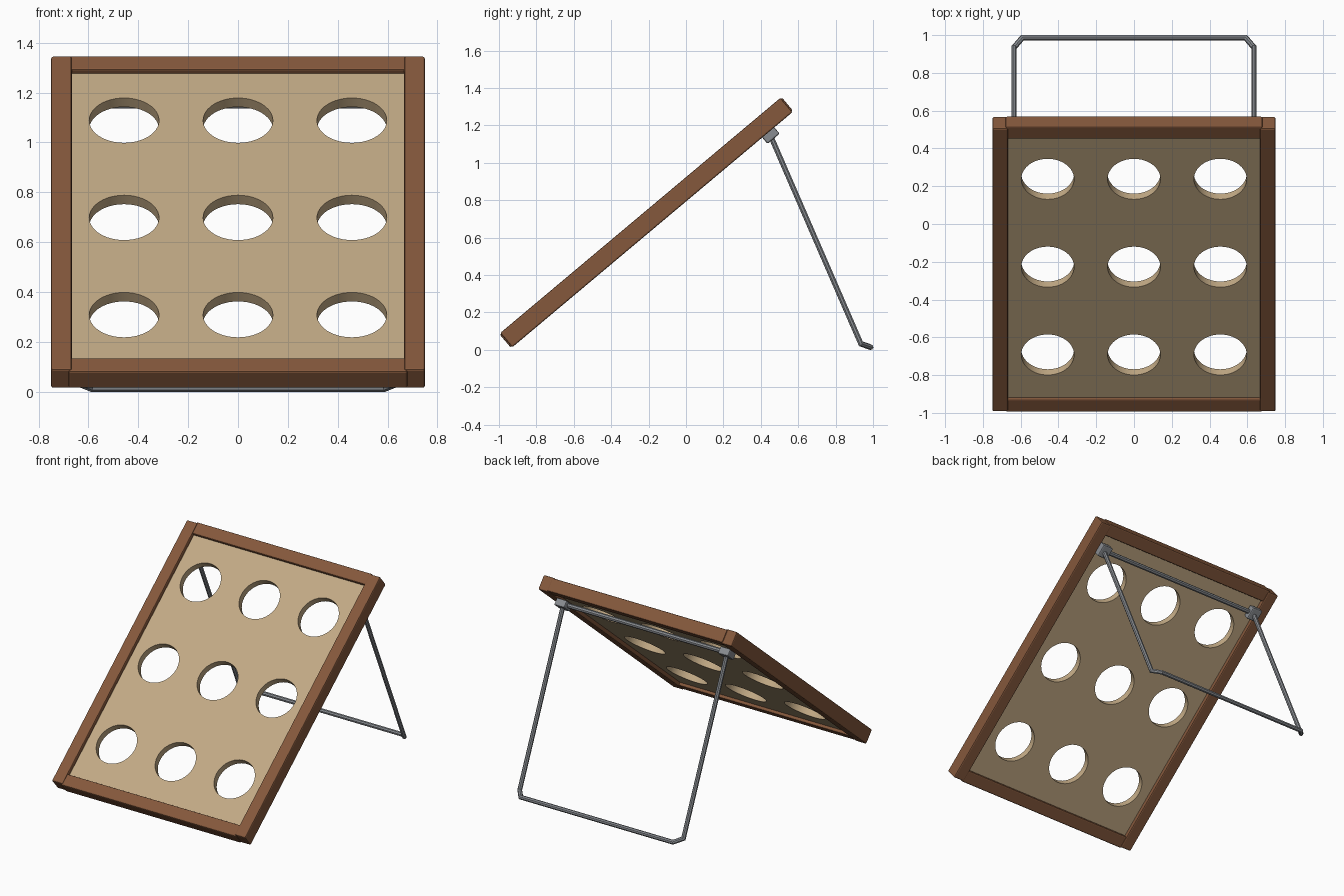
import bpy, bmesh, math
from mathutils import Matrix, Vector

if "Cube" in bpy.data.objects:
    bpy.data.objects.remove(bpy.data.objects["Cube"])

# Board frame: x across, y up the slope, z out of the playing face
BOARD = Matrix.Translation((0, -0.212, 0.68)) @ Matrix.Rotation(math.radians(40), 4, 'X')


def material(name, rgb):
    m = bpy.data.materials.new(name)
    m.diffuse_color = (*rgb, 1)
    m.use_nodes = True
    m.node_tree.nodes["Principled BSDF"].inputs["Base Color"].default_value = m.diffuse_color
    return m


WOOD = material("brown_wood", (0.235, 0.098, 0.045))
PLY = material("plywood", (0.54, 0.40, 0.235))
STEEL = material("steel", (0.25, 0.265, 0.285))


def add_object(name, bm, mat):
    bmesh.ops.recalc_face_normals(bm, faces=bm.faces)
    me = bpy.data.meshes.new(name)
    bm.to_mesh(me)
    bm.free()
    ob = bpy.data.objects.new(name, me)
    bpy.context.collection.objects.link(ob)
    if mat:
        me.materials.append(mat)
    return ob


def board_box(name, centre, size, mat, bevel=0.0):
    bm = bmesh.new()
    bmesh.ops.create_cube(bm, size=1, matrix=Matrix.Translation(centre) @ Matrix.Diagonal((*size, 1)))
    if bevel:
        bmesh.ops.bevel(bm, geom=bm.edges[:], offset=bevel, segments=2, profile=0.5, affect='EDGES')
    bm.transform(BOARD)
    return add_object(name, bm, mat)


def rod(name, points, radius, mat, sides=8):
    """Sweep a regular polygon along a path with mitred corners."""
    pts = [Vector(p) for p in points]
    dirs = [(b - a).normalized() for a, b in zip(pts, pts[1:])]
    bm = bmesh.new()
    d = dirs[0]
    s = d.orthogonal().normalized()
    t = d.cross(s)
    ring = []
    for i in range(sides):
        a = 2 * math.pi * (i + 0.5) / sides
        ring.append(pts[0] + radius * (math.cos(a) * s + math.sin(a) * t))
    rings = [[bm.verts.new(v) for v in ring]]
    for k in range(1, len(pts)):
        d = dirs[k - 1]
        plane = (d + dirs[k]).normalized() if k < len(dirs) else d
        ring = [v + d * ((pts[k] - v).dot(plane) / d.dot(plane)) for v in ring]
        rings.append([bm.verts.new(v) for v in ring])
    for r0, r1 in zip(rings, rings[1:]):
        for i in range(sides):
            j = (i + 1) % sides
            bm.faces.new((r0[i], r0[j], r1[j], r1[i]))
    bm.faces.new(rings[0])
    bm.faces.new(rings[-1])
    return add_object(name, bm, mat)


# Perforated target panel
panel = board_box("target_panel", (0, 0, 0), (1.37, 1.86, 0.047), PLY)
bm = bmesh.new()
for x in (-0.457, 0, 0.457):
    for y in (-0.607, 0, 0.607):
        bmesh.ops.create_cone(bm, cap_ends=True, segments=48, radius1=0.14, radius2=0.14,
                              depth=0.3, matrix=BOARD @ Matrix.Translation((x, y, 0)))
cutter = add_object("hole_cutter", bm, None)
cutter.hide_render = True
mod = panel.modifiers.new("holes", 'BOOLEAN')
mod.operation = 'DIFFERENCE'
mod.solver = 'EXACT'
mod.object = cutter
bpy.context.view_layer.objects.active = panel
panel.select_set(True)
bpy.ops.object.modifier_apply(modifier=mod.name)
bpy.data.objects.remove(cutter)
bpy.ops.object.shade_smooth_by_angle(angle=math.radians(30))

# Frame rails
for side, label in ((-1, "left"), (1, "right")):
    board_box(label + "_rail", (side * 0.7085, 0, 0), (0.083, 1.956, 0.1), WOOD, 0.008)
for end, label in ((-1, "bottom"), (1, "top")):
    board_box(label + "_rail", (0, end * 0.943, 0), (1.36, 0.084, 0.09), WOOD, 0.008)

# Hinge brackets under the board, joined by a crossbar
pivot_y, pivot_z = 0.45, 1.15
local = BOARD.inverted() @ Vector((0, pivot_y, pivot_z))
for side, label in ((-1, "left"), (1, "right")):
    board_box(label + "_hinge_bracket", (side * 0.635, local.y, -0.069), (0.08, 0.085, 0.05), STEEL, 0.008)
rod("hinge_crossbar", [(-0.635, pivot_y, pivot_z), (0.635, pivot_y, pivot_z)], 0.016, STEEL)

# Bent wire support leg
half = [(0.635, pivot_y, pivot_z), (0.635, 0.935, 0.032), (0.59, 0.987, 0.014)]
rod("support_leg", half + [(-x, y, z) for x, y, z in reversed(half)], 0.015, STEEL)
